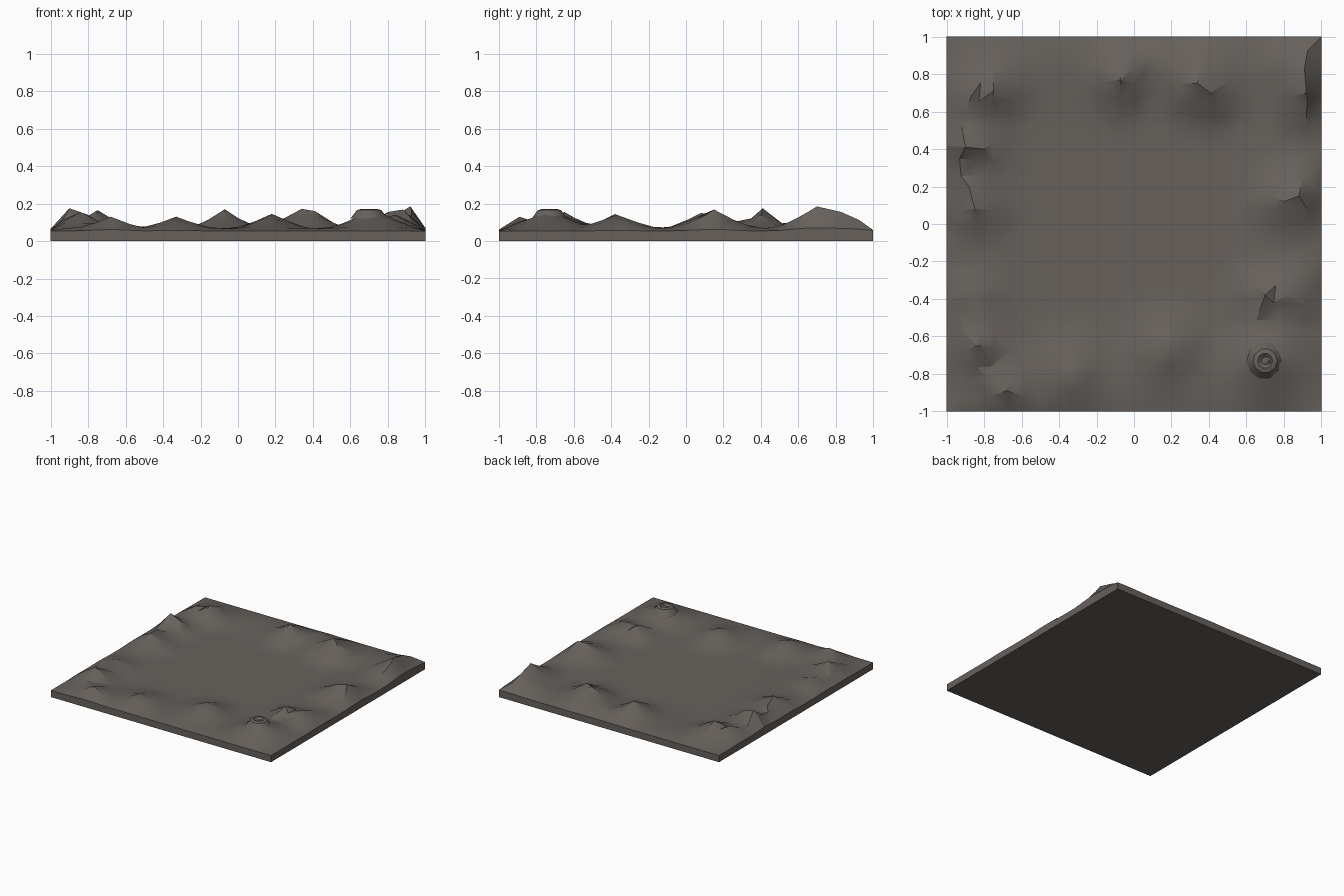
import bpy, bmesh, math, random

if "Cube" in bpy.data.objects:
    bpy.data.objects.remove(bpy.data.objects["Cube"])
random.seed(4)

BASE, N = 0.05, 24

# hills: x, y, peak height, radius in x, radius in y
HILLS = [
    (-0.07, 0.77, 0.170, 0.20, 0.24),
    (0.34, 0.75, 0.172, 0.24, 0.26),
    (0.41, 0.70, 0.160, 0.20, 0.22),
    (0.92, 0.70, 0.185, 0.24, 0.24),
    (0.91, 0.83, 0.155, 0.28, 0.24),
    (0.80, 0.12, 0.155, 0.22, 0.24),
    (0.88, 0.15, 0.168, 0.20, 0.24),
    (0.70, -0.38, 0.145, 0.20, 0.20),
    (0.84, -0.37, 0.140, 0.20, 0.24),
    (0.18, -0.67, 0.145, 0.24, 0.26),
    (-0.33, -0.80, 0.130, 0.22, 0.26),
    (-0.68, -0.89, 0.130, 0.20, 0.24),
    (-0.84, -0.65, 0.155, 0.22, 0.20),
    (-0.86, -0.40, 0.120, 0.24, 0.20),
    (-0.90, 0.41, 0.175, 0.20, 0.16),
    (-0.80, 0.40, 0.140, 0.17, 0.14),
    (-0.85, 0.08, 0.150, 0.24, 0.20),
    (-0.88, 0.20, 0.130, 0.20, 0.20),
    (-0.75, 0.71, 0.165, 0.22, 0.24),
    (-0.87, 0.68, 0.140, 0.18, 0.22),
    (0.72, -0.73, 0.172, 0.26, 0.26),
    (0.12, 0.88, 0.105, 0.22, 0.20),
]


def height(x, y):
    """Flat plain, gentle swell toward the rim, hills that fade at the border."""
    r = max(abs(x), abs(y))
    swell = 0.018 * min(1, max(0, (r - 0.55) / 0.25))
    z = swell
    for hx, hy, h, rx, ry in HILLS:
        d = math.hypot((x - hx) / rx, (y - hy) / ry)
        if d < 1:
            z = max(z, swell * d + (h - BASE) * (1 - d) ** 1.25)
    fade = 0.25 + 0.75 * min(1, (1 - r) / 0.07)
    return BASE + z * fade


rock = bpy.data.materials.new("grey_brown_rock")
rock.diffuse_color = (0.135, 0.120, 0.108, 1)
rock.use_nodes = True
rock.node_tree.nodes["Principled BSDF"].inputs["Base Color"].default_value = rock.diffuse_color

# terrain slab: irregular triangulated top
bm = bmesh.new()
bmesh.ops.create_grid(bm, x_segments=N, y_segments=N, size=1)
step = 2 / N
inner = [v for v in bm.verts if not v.is_boundary]
for v in inner:
    v.co.x += random.uniform(-0.2, 0.2) * step
    v.co.y += random.uniform(-0.2, 0.2) * step
# put a vertex on every summit
for hx, hy, *_ in HILLS:
    v = min(inner, key=lambda p: (p.co.x - hx) ** 2 + (p.co.y - hy) ** 2)
    v.co.x, v.co.y = hx, hy
for v in bm.verts:
    v.co.z = height(v.co.x, v.co.y)
bmesh.ops.triangulate(bm, faces=bm.faces[:])

# walls and flat underside
rim = [e for e in bm.edges if e.is_boundary]
ext = bmesh.ops.extrude_edge_only(bm, edges=rim)["geom"]
for v in ext:
    if isinstance(v, bmesh.types.BMVert):
        v.co.z = 0
bmesh.ops.contextual_create(bm, geom=[e for e in ext if isinstance(e, bmesh.types.BMEdge) and e.is_boundary])
bmesh.ops.recalc_face_normals(bm, faces=bm.faces[:])
me = bpy.data.meshes.new("terrain_slab")
bm.to_mesh(me)
bm.free()
slab = bpy.data.objects.new("terrain_slab", me)
bpy.context.collection.objects.link(slab)
me.materials.append(rock)

# small crater ring on the front right hill
bm = bmesh.new()
rings = []
for r, z in ((0.10, 0.12), (0.065, 0.165), (0.04, 0.172), (0.02, 0.155)):
    ring = []
    for i in range(10):
        a = 2 * math.pi * i / 10
        ring.append(bm.verts.new((0.70 + r * math.cos(a), -0.73 + r * math.sin(a), z)))
    rings.append(ring)
for a, b in zip(rings, rings[1:]):
    for i in range(10):
        j = (i + 1) % 10
        bm.faces.new((a[i], a[j], b[j], b[i]))
bm.faces.new(rings[-1])
me = bpy.data.meshes.new("crater_cone")
bm.to_mesh(me)
bm.free()
crater = bpy.data.objects.new("crater_cone", me)
bpy.context.collection.objects.link(crater)
me.materials.append(rock)

for ob in (slab, crater):
    bpy.ops.object.select_all(action='DESELECT')
    ob.select_set(True)
    bpy.context.view_layer.objects.active = ob
    bpy.ops.object.shade_smooth_by_angle(angle=math.radians(30))
